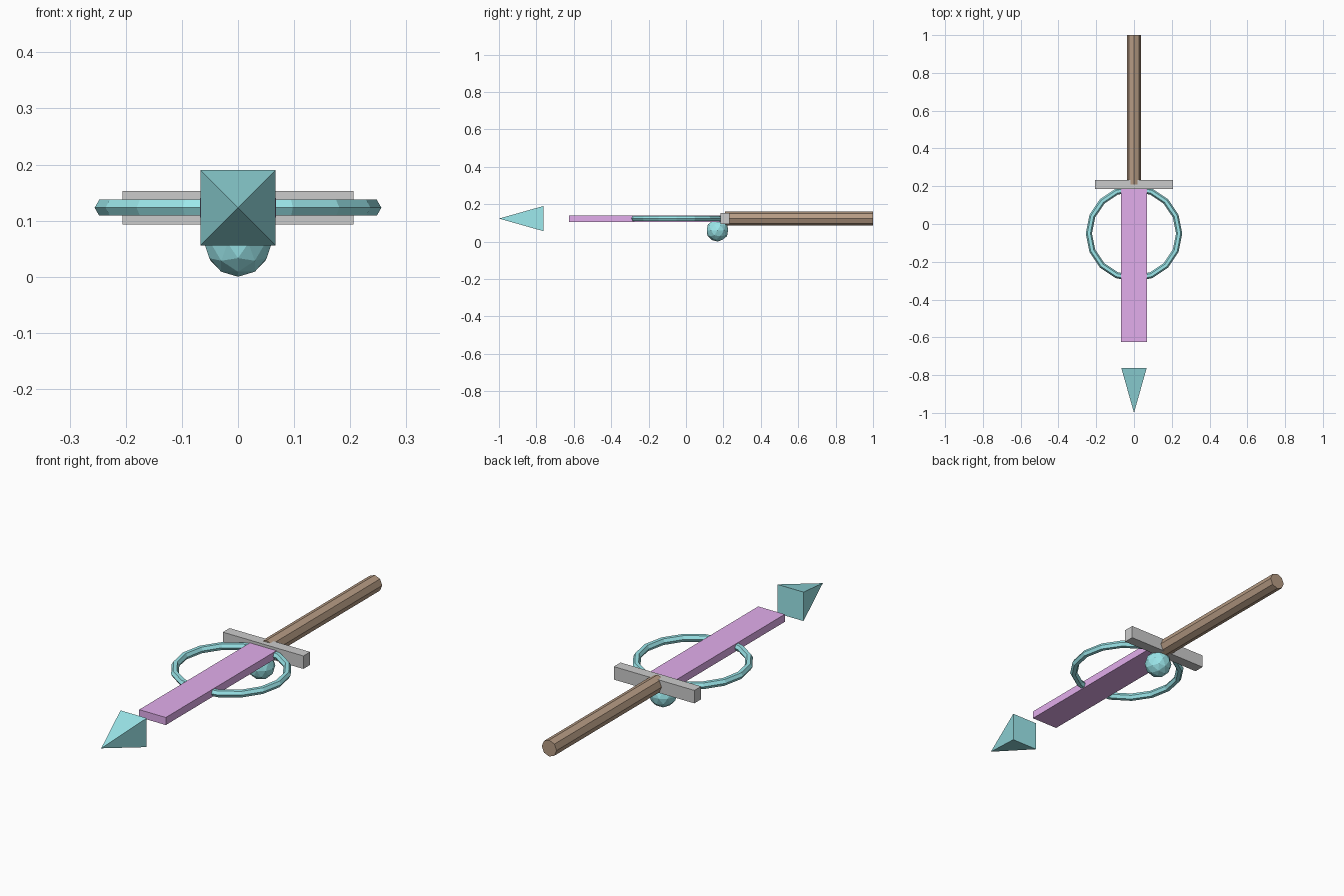
import bpy
from math import pi, radians

if "Cube" in bpy.data.objects:
    bpy.data.objects.remove(bpy.data.objects["Cube"])

Z = 0.123  # height of the long axis


def material(name, rgb):
    m = bpy.data.materials.new(name)
    m.diffuse_color = (*rgb, 1)
    m.use_nodes = True
    m.node_tree.nodes["Principled BSDF"].inputs["Base Color"].default_value = m.diffuse_color
    return m


teal = material("teal", (0.33, 0.80, 0.83))
purple = material("purple", (0.76, 0.42, 0.84))
brown = material("brown", (0.47, 0.33, 0.23))


def finish(name, mat=None):
    ob = bpy.context.object
    ob.name = name
    if mat:
        ob.data.materials.append(mat)
    return ob


def box(name, half_x, y0, y1, half_z, mat=None):
    bpy.ops.mesh.primitive_cube_add(size=1, location=(0, (y0 + y1) / 2, Z))
    ob = finish(name, mat)
    ob.scale = (2 * half_x, y1 - y0, 2 * half_z)
    bpy.ops.object.transform_apply(location=False, rotation=False, scale=True)
    return ob


# Flat blade and cross guard
box("blade", 0.068, -0.625, 0.2, 0.0175, purple)
box("guard", 0.206, 0.184, 0.233, 0.03)

# Eight-sided grip
bpy.ops.mesh.primitive_cylinder_add(vertices=8, radius=0.038, depth=0.792,
                                    location=(0, 0.604, Z), rotation=(pi / 2, 0, 0))
finish("grip", brown)

# Floating pyramid tip pointing to the front
half, base_y = 0.067, -0.763
bpy.ops.mesh.primitive_cone_add(vertices=4, radius1=half * 2 ** 0.5, radius2=0,
                                depth=1 + base_y, location=(0, (base_y - 1) / 2, Z))
tip = finish("tip", teal)
# square the base to the axes, then lay it down
bpy.ops.object.select_all(action='DESELECT')
tip.select_set(True)
tip.rotation_euler = (0, 0, radians(45))
bpy.ops.object.transform_apply(location=False, rotation=True, scale=False)
tip.rotation_euler = (pi / 2, 0, 0)

# Low-poly ring around the blade
bpy.ops.mesh.primitive_torus_add(major_segments=16, minor_segments=6,
                                 major_radius=0.239, minor_radius=0.0165,
                                 location=(0, -0.05, Z))
finish("ring", teal)

# Faceted gem under the guard
bpy.ops.mesh.primitive_ico_sphere_add(subdivisions=2, radius=0.06,
                                      location=(0, 0.168, 0.06),
                                      rotation=(0, 0, pi / 2))
finish("gem", teal)

for ob in bpy.data.objects:
    ob.data.shade_flat()
